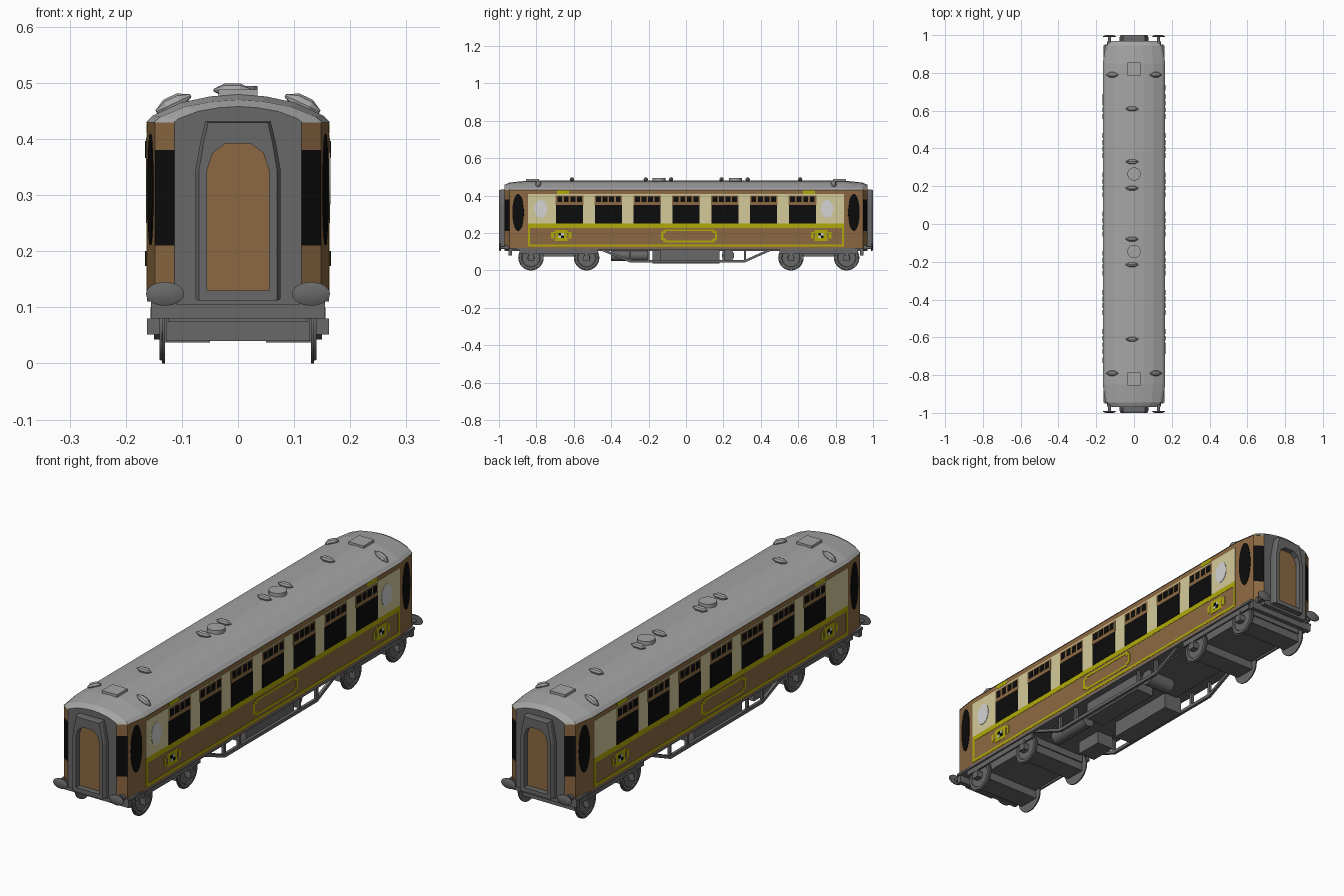
import bpy, bmesh, math
from mathutils import Vector, Matrix

if "Cube" in bpy.data.objects:
    bpy.data.objects.remove(bpy.data.objects["Cube"])


def mat(name, r, g, b):
    m = bpy.data.materials.new(name)
    lin = [((c / 255 + 0.055) / 1.055) ** 2.4 if c > 10 else c / 255 / 12.92 for c in (r, g, b)]
    m.diffuse_color = (*lin, 1)
    m.use_nodes = True
    m.node_tree.nodes["Principled BSDF"].inputs["Base Color"].default_value = m.diffuse_color
    return m


BROWN = mat("brown", 140, 105, 66)
CREAM = mat("cream", 212, 202, 152)
YELLOW = mat("yellow", 176, 170, 8)
ROOF = mat("roof_grey", 165, 165, 165)
DARK = mat("dark_grey", 104, 104, 104)
BLACK = mat("black", 12, 12, 12)
WHITE = mat("white", 212, 212, 212)


def finish(name, bm, *mats, smooth=False):
    bmesh.ops.recalc_face_normals(bm, faces=bm.faces)
    me = bpy.data.meshes.new(name)
    bm.to_mesh(me)
    bm.free()
    ob = bpy.data.objects.new(name, me)
    bpy.context.collection.objects.link(ob)
    for m in mats:
        me.materials.append(m)
    if smooth:
        bpy.ops.object.select_all(action='DESELECT')
        ob.select_set(True)
        bpy.context.view_layer.objects.active = ob
        bpy.ops.object.shade_smooth_by_angle(angle=math.radians(35))
    return ob


def boxes(name, m, spans):
    """One object from boxes given as x0, x1, y0, y1, z0, z1."""
    bm = bmesh.new()
    for x0, x1, y0, y1, z0, z1 in spans:
        c = ((x0 + x1) / 2, (y0 + y1) / 2, (z0 + z1) / 2)
        s = (abs(x1 - x0), abs(y1 - y0), abs(z1 - z0))
        bmesh.ops.create_cube(bm, size=1, matrix=Matrix.Translation(c) @ Matrix.Diagonal((*s, 1)))
    return finish(name, bm, m)


def lathe(name, m, profile, loc, axis, segs=24, scale=(1, 1, 1), smooth=True):
    """Revolve (height, radius) points about an axis through loc."""
    bm = bmesh.new()
    M = Matrix.Translation(loc) @ Matrix.Diagonal((*scale, 1)) @ Vector(axis).to_track_quat('Z', 'Y').to_matrix().to_4x4()
    rings = [[bm.verts.new(M @ Vector((r * math.cos(2 * math.pi * i / segs), r * math.sin(2 * math.pi * i / segs), h)))
              for i in range(segs)] for h, r in profile]
    for a, b in zip(rings, rings[1:]):
        for i in range(segs):
            j = (i + 1) % segs
            bm.faces.new((a[i], a[j], b[j], b[i]))
    bm.faces.new(rings[0])
    bm.faces.new(rings[-1])
    return finish(name, bm, m, smooth=smooth)


def loft(rings, closed=True):
    bm = bmesh.new()
    vs = [[bm.verts.new(p) for p in r] for r in rings]
    n = len(vs[0])
    for a, b in zip(vs, vs[1:]):
        for i in range(n):
            bm.faces.new((a[i], a[(i + 1) % n], b[(i + 1) % n], b[i]))
    if closed:
        bm.faces.new(vs[0])
        bm.faces.new(vs[-1])
    bmesh.ops.recalc_face_normals(bm, faces=bm.faces)
    return bm


# Body shell: grey end walls, black corner windows, brown elsewhere
W = 0.162
q = [(W, 0.85), (0.148, 0.945), (0.113, 0.97)]
plan = q + [(-x, y) for x, y in q[::-1]] + [(-x, -y) for x, y in q] + [(x, -y) for x, y in q[::-1]]
bm = loft([[(x, y, z) for x, y in plan] for z in (0.118, 0.21, 0.38, 0.43)])
for f in bm.faces:
    if abs(f.normal.y) > 0.95:
        f.material_index = 1
    elif abs(f.normal.y) > 0.5 and 0.21 < f.calc_center_median().z < 0.38:
        f.material_index = 2
finish("body", bm, BROWN, DARK, BLACK)

# Roof with domed ends
arch = [(1, 0), (0.92, 0.25), (0.62, 0.7), (0.3, 0.92), (0, 1)]
arch = arch + [(-x, z) for x, z in arch[-2::-1]]
sections = [(-0.97, 0.115, 0.029), (-0.945, 0.151, 0.041), (-0.85, 0.165, 0.051)]
sections += [(-y, w, h) for y, w, h in sections[::-1]]
bm = loft([[(w * x, y, 0.429 + h * z) for x, z in arch] for y, w, h in sections])
for f in bm.faces:
    if abs(f.normal.y) > 0.95:
        f.material_index = 1
finish("roof", bm, ROOF, DARK)

# Roof ventilators, discs and hatches
spindle = [(-0.034, 0.002), (-0.014, 0.012), (0.014, 0.012), (0.034, 0.002)]
for y in (0.61, 0.33, 0.19, -0.08, -0.215, -0.61):
    lathe("roof_vent", ROOF, spindle, (-0.01, y, 0.487), (1, 0, 0), 8, smooth=False)
side_spindle = [(-0.034, 0.003), (-0.012, 0.014), (0.014, 0.014), (0.034, 0.003)]
for s in (-1, 1):
    for y in (-0.79, 0.79):
        lathe("side_vent", ROOF, side_spindle, (s * 0.115, y, 0.463), (s * 0.9, 0, -0.43), 8, smooth=False)
for y in (0.265, -0.145):
    lathe("roof_disc", ROOF, [(0, 0.035), (0.02, 0.035)], (0, y, 0.474), (0, 0, 1))
boxes("roof_hatches", ROOF, [(-0.035, 0.035, y - 0.035, y + 0.035, 0.46, 0.488) for y in (-0.82, 0.82)])


# Painted sides: each plate is (y0, y1, z0, z1), turned half round for the left
def plates(name, m, rects, level, sides=(1, -1)):
    t = W + 0.0012 * level
    boxes(name, m, [(s * (W - 0.002), s * t, s * a, s * b, z0, z1) for s in sides for a, b, z0, z1 in rects])


bays = [i * 0.2075 for i in range(-3, 4)]
plates("cream_panel", CREAM, [(-0.845, 0.845, 0.25, 0.408)], 1)
plates("lining", YELLOW, [(-0.845, 0.845, 0.228, 0.25), (-0.845, 0.845, 0.128, 0.14),
                          (-0.845, -0.833, 0.14, 0.228), (0.833, 0.845, 0.14, 0.228),
                          (-0.69, -0.626, 0.41, 0.428), (0.626, 0.69, 0.41, 0.428)], 1)
plates("window_headers", BROWN, [(c - 0.074, c + 0.074, 0.35, 0.402) for c in bays], 2)
plates("windows", BLACK, [(c - 0.072, c + 0.072, 0.25, 0.35) for c in bays], 2)
plates("top_lights", BLACK, [(c + k * 0.035 - 0.013, c + k * 0.035 + 0.013, 0.366, 0.396)
                             for c in bays for k in (-1.5, -0.5, 0.5, 1.5)], 3)

# Stepped frame in the middle, and square ornaments near the ends
n = 0.017
plates("panel_frame", YELLOW, [(n - 0.132, n + 0.132, 0.21, 0.22), (n - 0.132, n + 0.132, 0.15, 0.16),
                               (n - 0.15, n - 0.138, 0.162, 0.208), (n + 0.138, n + 0.15, 0.162, 0.208),
                               (n - 0.14, n - 0.125, 0.2, 0.214), (n + 0.125, n + 0.14, 0.2, 0.214),
                               (n - 0.14, n - 0.125, 0.156, 0.17), (n + 0.125, n + 0.14, 0.156, 0.17)], 1)
orn = (-0.667, 0.722)
plates("ornaments", YELLOW, [r for c in orn for r in ((c - 0.055, c + 0.055, 0.17, 0.205),
                                                      (c - 0.034, c + 0.034, 0.158, 0.216))], 1)
plates("ornament_gaps", BROWN, [(c + k - 0.004, c + k + 0.004, 0.174, 0.2) for c in orn for k in (-0.036, 0.036)], 2)
plates("ornament_centres", WHITE, [(c - 0.014, c + 0.014, 0.174, 0.2) for c in orn], 2)
plates("ornament_checks", BLACK, [r for c in orn for r in ((c - 0.014, c, 0.187, 0.2), (c, c + 0.014, 0.174, 0.187))], 3)

# Oval windows: white on the right side, black on all tapered doors
for y in (-0.776, 0.754):
    lathe("white_oval", WHITE, [(-0.002, 0.034), (0.003, 0.034)], (W, y, 0.33), (1, 0, 0), 28, (1, 1, 1.38))
for sx in (-1, 1):
    for sy in (-1, 1):
        lathe("door_oval", BLACK, [(-0.002, 0.031), (0.0025, 0.031)], (sx * 0.1546, sy * 0.8975, 0.31),
              (sx * 0.095, sy * 0.014, 0), 32, (1, 1, 3.2))

# Gangways: raised frame with an arched brown door
outer = [(0.076, 0.115), (0.076, 0.345), (0.067, 0.395), (0.058, 0.432)]
inner = [(0.055, 0.13), (0.055, 0.345), (0.045, 0.375), (0.022, 0.392)]
mirror = lambda p: p + [(-x, z) for x, z in p[::-1]]
for s in (-1, 1):
    o, i = mirror(outer), mirror(inner)
    ring = lambda pts, y: [(x, s * y, z) for x, z in pts]
    frame = [ring(o, 0.965), ring(o, 0.99), ring([(x * 0.92, z - 0.003) for x, z in o], 1.0),
             ring(i, 1.0), ring(i, 0.965)]
    finish("gangway_frame", loft(frame, closed=False), DARK)
    finish("gangway_door", loft([ring(i, 0.968), ring(i, 0.976)]), BROWN)

# Underframe: sole plate, headstocks, buffers
boxes("sole_plate", DARK, [(-0.162, 0.162, -0.945, 0.945, 0.11, 0.12), (-0.11, 0.11, -0.97, 0.97, 0.105, 0.119)])
boxes("headstocks", DARK, [(-0.155, 0.155, s * 0.93, s * 0.95, 0.08, 0.115) for s in (-1, 1)])
for sx in (-1, 1):
    for sy in (-1, 1):
        lathe("buffer_shank", DARK, [(0, 0.013), (0.03, 0.013), (0.03, 0.008), (0.058, 0.008)],
              (sx * 0.13, sy * 0.935, 0.122), (0, sy, 0), 12)
        lathe("buffer_head", DARK, [(0, 0.033), (0.005, 0.034), (0.01, 0.02)],
              (sx * 0.13, sy * 0.99, 0.124), (0, sy, 0), 24, (1, 1, 0.62))

# Bogies with wheels and axle boxes
wheel = [(-0.005, 0.01), (-0.005, 0.068), (0, 0.068), (0, 0.063), (0.005, 0.062), (0.005, 0.05),
         (0.001, 0.047), (0.001, 0.018), (0.008, 0.014), (0.008, 0.004)]
for yc in (-0.68, 0.71):
    spans = [(-0.125, 0.125, yc - 0.2, yc + 0.2, 0.075, 0.11)]
    for s in (-1, 1):
        spans.append((s * 0.147, s * 0.155, yc - 0.21, yc + 0.21, 0.088, 0.11))
    for ya in (yc - 0.149, yc + 0.149):
        spans.append((-0.128, 0.128, ya - 0.045, ya + 0.045, 0.04, 0.1))
        for s in (-1, 1):
            spans.append((s * 0.138, s * 0.162, ya - 0.016, ya + 0.016, 0.052, 0.08))
            spans.append((s * 0.145, s * 0.156, ya - 0.01, ya + 0.01, 0.08, 0.1))
            lathe("wheel", DARK, wheel, (s * 0.135, ya, 0.068), (s, 0, 0), 28)
    boxes("bogie_frame", DARK, spans)

# Truss rods on both sides
for s in (-1, 1):
    rail = [(-0.46, 0.115), (-0.3, 0.05), (0.315, 0.05), (0.46, 0.115)]
    x0, x1 = s * 0.138, s * 0.15
    finish("truss", loft([[(x0, y, z - 0.007), (x1, y, z - 0.007), (x1, y, z + 0.007), (x0, y, z + 0.007)]
                          for y, z in rail]), DARK)
    boxes("truss_posts", DARK, [(x0, x1, y - 0.006, y + 0.006, 0.05, 0.112) for y in (-0.3, -0.2, 0.2, 0.315)])

# Equipment boxes and tanks under the floor
boxes("equipment_boxes", DARK, [(0.05, 0.135, -0.14, 0.18, 0.037, 0.112), (-0.135, -0.05, -0.18, 0.14, 0.037, 0.112),
                                (-0.12, -0.04, -0.4, -0.28, 0.05, 0.112)])
lathe("cross_tank", DARK, [(-0.06, 0.033), (0.06, 0.033)], (0.06, 0.225, 0.08), (1, 0, 0), 16)
lathe("long_tank", DARK, [(-0.1, 0.03), (0.1, 0.03)], (0.08, -0.3, 0.08), (0, 1, 0), 16)
